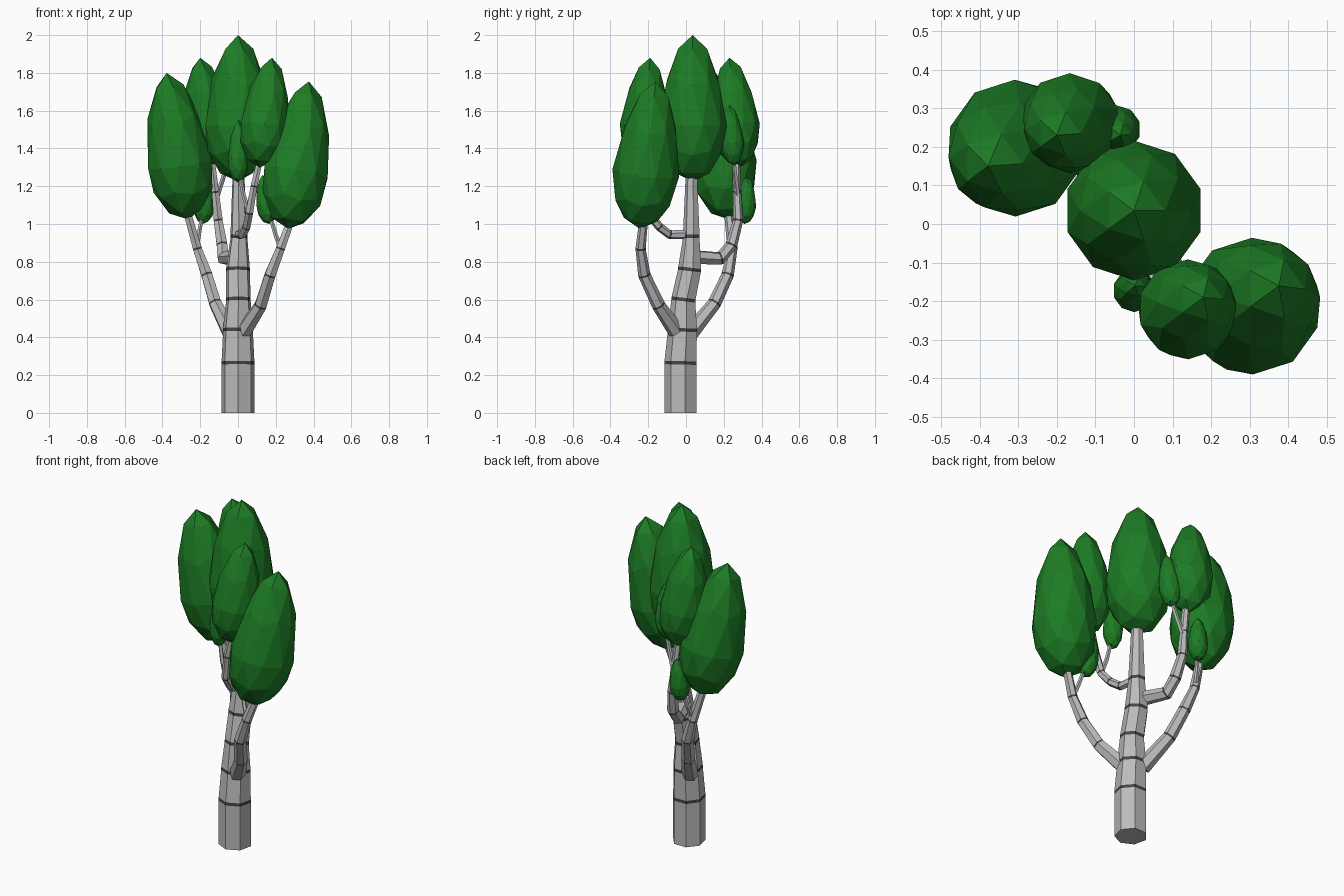
import bpy, bmesh, math
from mathutils import Vector

if "Cube" in bpy.data.objects:
    bpy.data.objects.remove(bpy.data.objects["Cube"])

green = bpy.data.materials.new("leaf_green")
green.diffuse_color = (0.012, 0.2, 0.018, 1)
green.use_nodes = True
green.node_tree.nodes["Principled BSDF"].inputs["Base Color"].default_value = green.diffuse_color
bark = bpy.data.materials.new("bark_grey")
bark.diffuse_color = (0.5, 0.5, 0.5, 1)
bark.use_nodes = True
bark.node_tree.nodes["Principled BSDF"].inputs["Base Color"].default_value = bark.diffuse_color
dark = bpy.data.materials.new("band_dark")
dark.diffuse_color = (0.06, 0.06, 0.06, 1)
dark.use_nodes = True
dark.node_tree.nodes["Principled BSDF"].inputs["Base Color"].default_value = dark.diffuse_color
UP = Vector((0, 0, 1))


def finish(bm, name, mats):
    bmesh.ops.recalc_face_normals(bm, faces=bm.faces)
    me = bpy.data.meshes.new(name)
    bm.to_mesh(me)
    bm.free()
    for m in mats:
        me.materials.append(m)
    ob = bpy.data.objects.new(name, me)
    bpy.context.collection.objects.link(ob)
    return ob


def limb(name, path, sides, band):
    """Faceted tube through (x, y, z, radius) points, a dark band at each joint."""
    pts = [Vector(p[:3]) for p in path]
    bm = bmesh.new()
    rings = []
    for i, p in enumerate(pts):
        a, b = pts[max(i - 1, 0)], pts[min(i + 1, len(pts) - 1)]
        t = (b - a).normalized()
        if i == 0 and p.z == 0:
            t = UP
        q = UP.rotation_difference(t)
        joint = 0 < i < len(pts) - 1 and band > 0
        for off in ((-band, band) if joint else (0,)):
            ring = []
            for k in range(sides):
                an = 2 * math.pi * k / sides - math.pi / 2
                v = Vector((math.cos(an), math.sin(an), 0)) * path[i][3]
                ring.append(bm.verts.new(p + t * off + q @ v))
            rings.append((i, ring))
    for (i, r0), (j, r1) in zip(rings, rings[1:]):
        for k in range(sides):
            n = (k + 1) % sides
            f = bm.faces.new((r0[k], r0[n], r1[n], r1[k]))
            f.material_index = 1 if i == j else 0
    bm.faces.new(rings[0][1])
    bm.faces.new(rings[-1][1])
    return finish(bm, name, (bark, dark))


def foliage(name, bottom, tip, r):
    """Egg-shaped leaf clump standing between its bottom and its tip."""
    b, t = Vector(bottom), Vector(tip)
    axis = t - b
    h = axis.length
    q = UP.rotation_difference(axis.normalized())
    bm = bmesh.new()
    bmesh.ops.create_icosphere(bm, subdivisions=2, radius=1)
    for v in bm.verts:
        z = v.co.z
        s = r * (1 - 0.18 * max(z, 0))
        height = h * (0.38 + z * (0.62 if z > 0 else 0.38))
        v.co = b + q @ Vector((v.co.x * s, v.co.y * s, height))
    return finish(bm, name, (green,))


# Trunk
limb("trunk", [(0, -0.025, 0, .089), (0, -0.025, .265, .089), (0, -0.015, .44, .081),
               (0.002, -0.01, .6, .067), (0, 0.022, .76, .064), (0.005, 0.03, .935, .046),
               (0.002, 0.03, 1.3, .03)], 7, 0.009)

# Main branches
limb("left_low_branch", [(-.04, .02, .42, .045), (-.12, .15, .58, .036), (-.165, .22, .73, .033),
                         (-.215, .245, .87, .027), (-.28, .22, 1.1, .022)], 6, 0.005)
limb("right_low_branch", [(.03, -.05, .43, .045), (.12, -.145, .57, .036), (.17, -.22, .73, .033),
                          (.225, -.24, .87, .027), (.295, -.22, 1.06, .022)], 6, 0.005)
limb("back_high_branch", [(-.02, .04, .825, .04), (-.075, .18, .82, .036), (-.085, .24, .89, .032),
                          (-.105, .275, 1.02, .027), (-.12, .27, 1.17, .022),
                          (-.145, .265, 1.38, .019)], 6, 0.005)
limb("front_high_branch", [(.005, .02, .945, .026), (.02, -.085, .945, .024), (.045, -.14, .985, .023),
                           (.06, -.2, 1.06, .023), (.085, -.22, 1.2, .02),
                           (.125, -.22, 1.38, .017)], 6, 0.005)

# Twigs
limb("left_low_twig", [(-.22, .245, .88, .014), (-.205, .28, .96, .012), (-.185, .3, 1.06, .01)], 5, 0)
limb("right_low_twig", [(.23, -.24, .86, .014), (.2, -.225, .94, .012), (.165, -.205, 1.06, .01)], 5, 0)
limb("back_high_twig", [(-.11, .275, 1.15, .014), (-.07, .26, 1.27, .012), (-.045, .25, 1.37, .01)], 5, 0)
limb("front_high_twig", [(.06, -.2, 1.06, .014), (.03, -.19, 1.15, .012), (.005, -.18, 1.28, .01)], 5, 0)

# Large foliage
foliage("centre_foliage", (0, .035, 1.225), (0, .035, 2.0), .181)
foliage("left_foliage", (-.265, .225, 1.025), (-.378, .15, 1.8), .178)
foliage("right_foliage", (.265, -.245, .975), (.375, -.16, 1.755), .178)
foliage("back_foliage", (-.145, .28, 1.3), (-.2, .23, 1.88), .13)
foliage("front_foliage", (.115, -.24, 1.3), (.18, -.19, 1.88), .13)

# Small foliage
foliage("left_small_foliage", (-.185, .31, 1.0), (-.17, .325, 1.25), .056)
foliage("right_small_foliage", (.165, -.205, 1.0), (.13, -.19, 1.26), .056)
foliage("back_small_foliage", (-.05, .255, 1.31), (-.035, .23, 1.63), .062)
foliage("front_small_foliage", (0, -.18, 1.22), (.003, -.16, 1.55), .056)
